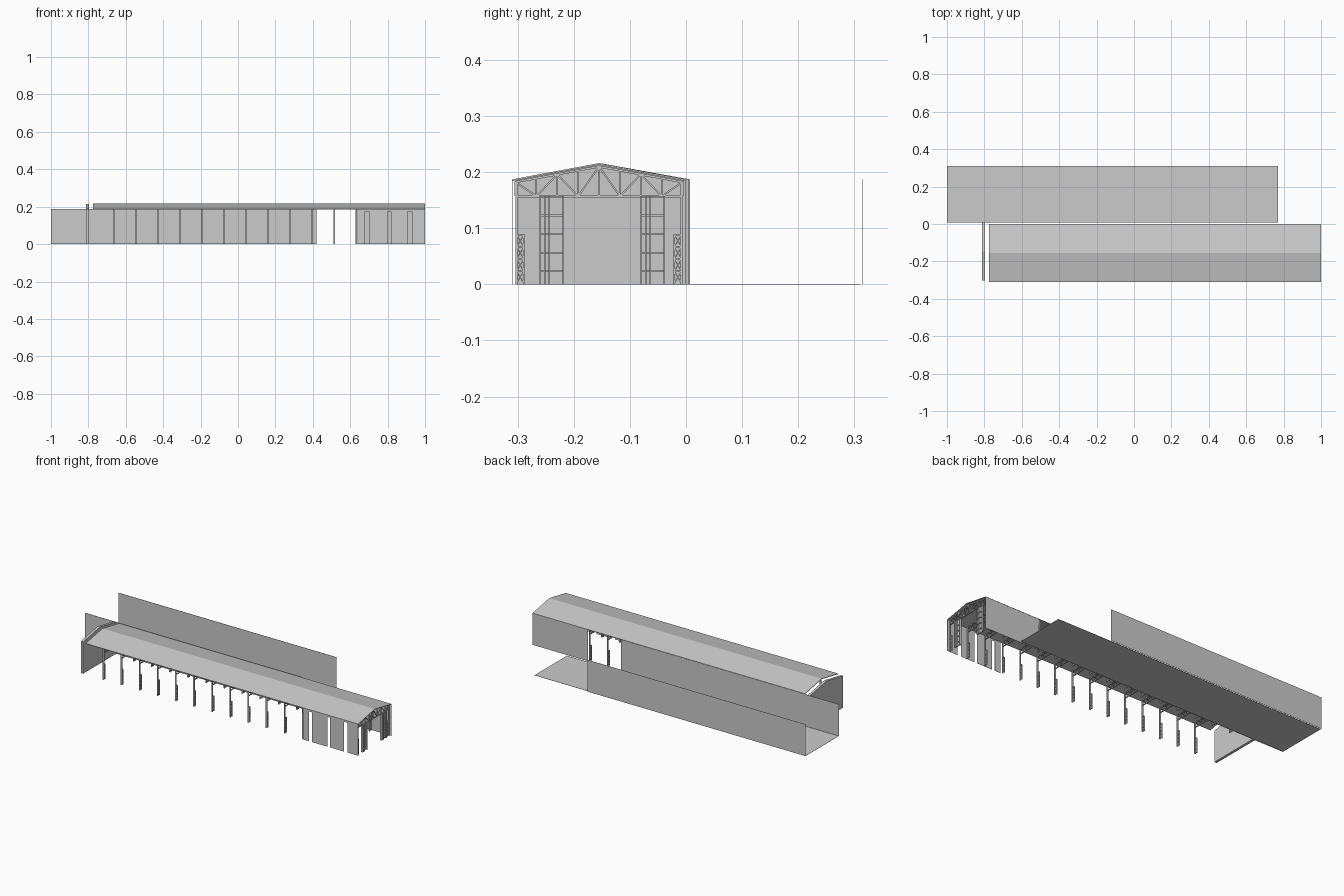
import bpy, bmesh
from mathutils import Vector, Matrix

if "Cube" in bpy.data.objects:
    bpy.data.objects.remove(bpy.data.objects["Cube"])

grey = bpy.data.materials.new("plain_grey")
grey.diffuse_color = (0.6, 0.6, 0.6, 1)
grey.use_nodes = True
grey.node_tree.nodes["Principled BSDF"].inputs["Base Color"].default_value = grey.diffuse_color


def finish(name, bm):
    me = bpy.data.meshes.new(name)
    bm.to_mesh(me)
    bm.free()
    me.materials.append(grey)
    ob = bpy.data.objects.new(name, me)
    bpy.context.collection.objects.link(ob)
    return ob


def box(bm, x0, x1, y0, y1, z0, z1):
    m = Matrix.Translation(((x0 + x1) / 2, (y0 + y1) / 2, (z0 + z1) / 2))
    m = m @ Matrix.Diagonal((x1 - x0, y1 - y0, z1 - z0, 1))
    bmesh.ops.create_cube(bm, size=1, matrix=m)


def bar(bm, x, a, b, w, depth):
    """Straight member in the y-z plane at x, from a to b."""
    a, b = Vector((x, *a)), Vector((x, *b))
    d = b - a
    m = Matrix.Translation((a + b) / 2) @ d.to_track_quat('Z', 'X').to_matrix().to_4x4()
    # the member's x axis may be rotated, so build an explicit basis
    z = d.normalized()
    xa = Vector((1, 0, 0))
    ya = z.cross(xa)
    m = Matrix((xa, ya, z)).transposed().to_4x4()
    m.translation = (a + b) / 2
    bmesh.ops.create_cube(bm, size=1, matrix=m @ Matrix.Diagonal((depth, w, d.length, 1)))


def prism(name, pts, x0, x1):
    """Extrude a y-z outline along x."""
    bm = bmesh.new()
    f = bm.faces.new([bm.verts.new((x0, y, z)) for y, z in pts])
    r = bmesh.ops.extrude_face_region(bm, geom=[f])
    bmesh.ops.translate(bm, vec=(x1 - x0, 0, 0),
                        verts=[v for v in r['geom'] if isinstance(v, bmesh.types.BMVert)])
    bmesh.ops.recalc_face_normals(bm, faces=bm.faces)
    return finish(name, bm)


def sheet(name, x0, x1, y, z1=0.187, t=0.001):
    bm = bmesh.new()
    box(bm, x0, x1, y - t / 2, y + t / 2, 0, z1)
    return finish(name, bm)


MID, EAVE, RIDGE = -0.155, 0.187, 0.216


def top_z(y):
    return RIDGE - (RIDGE - EAVE) * abs(y - MID) / 0.155


# roof sheet with two slopes
prism("roof", [(-0.31, EAVE), (MID, RIDGE), (0, EAVE),
               (0, EAVE - 0.003), (MID, RIDGE - 0.003), (-0.31, EAVE - 0.003)], -0.775, 1.0)

# detached gable end wall
prism("gable_wall", [(-0.303, 0), (0.007, 0), (0.007, 0.187), (-0.148, 0.215), (-0.303, 0.187)],
      -0.812, -0.797)

# floor slab laid beside the hall
bm = bmesh.new()
box(bm, -1.0, 0.77, 0.008, 0.31, 0, 0.001)
finish("floor", bm)

# thin long walls
sheet("inner_long_wall_left", -1.0, -0.03, 0.005)
sheet("inner_long_wall_right", -0.03, 0.42, 0.005)
sheet("outer_long_wall_left", -1.0, 0.31, 0.315)
sheet("outer_long_wall_right", 0.31, 0.42, 0.315)
sheet("back_end_wall", 0.64, 1.0, -0.001)

# front end wall with three tall slots
bm = bmesh.new()
edge = 0.64
for s0, s1 in ((0.68, 0.70), (0.80, 0.817), (0.907, 0.93)):
    box(bm, edge, s0, -0.31, -0.309, 0, 0.185)
    box(bm, s0, s1, -0.31, -0.309, 0.175, 0.185)
    edge = s1
box(bm, edge, 1.0, -0.31, -0.309, 0, 0.185)
finish("front_end_wall", bm)

# frames: roof truss and two stepped lattice columns at each bay
trusses, columns = bmesh.new(), bmesh.new()
LOW = 0.157
for k in range(15):
    x = -0.665 + 0.118 * k
    # chords and web members
    bar(trusses, x, (-0.304, LOW), (-0.006, LOW), 0.004, 0.006)
    for s in (-1, 1):
        bar(trusses, x, (MID + s * 0.15, EAVE - 0.005), (MID, RIDGE - 0.006), 0.004, 0.006)
        for i in range(4):
            ya, yb = MID + s * 0.0372 * i, MID + s * 0.0372 * (i + 1)
            za, zb = top_z(ya) - 0.006, top_z(yb) - 0.006
            bar(trusses, x, (yb, LOW), (yb, zb), 0.003, 0.005)
            if i % 2 == 0:
                bar(trusses, x, (ya, za), (yb, LOW), 0.003, 0.005)
            else:
                bar(trusses, x, (ya, LOW), (yb, zb), 0.003, 0.005)
        # column: full outer leg, short inner leg, rungs and crossing braces
        yo, yi = MID + s * 0.147, MID + s * 0.134
        bar(columns, x, (yo, 0), (yo, 0.183), 0.004, 0.008)
        bar(columns, x, (yi, 0), (yi, 0.09), 0.003, 0.008)
        for j in range(4):
            z0, z1 = 0.0215 * j + 0.002, 0.0215 * (j + 1) + 0.002
            bar(columns, x, (yo, z1), (yi, z1), 0.003, 0.007)
            bar(columns, x, (yo, z0), (yi, z1), 0.002, 0.005)
            bar(columns, x, (yi, z0), (yo, z1), 0.002, 0.005)
    bar(trusses, x, (MID, LOW), (MID, RIDGE - 0.006), 0.004, 0.005)
finish("roof_trusses", trusses)
finish("lattice_columns", columns)

# folded door leaves at the open end, with ribs and rails
bm = bmesh.new()
for y0 in (-0.261, -0.081):
    box(bm, 0.985, 0.988, y0, y0 + 0.044, 0, 0.157)
    for dy in (0.0, 0.008, 0.016, 0.041):
        box(bm, 0.983, 0.996, y0 + dy, y0 + dy + 0.003, 0, 0.157)
    for z in (0.022, 0.055, 0.088, 0.121, 0.154):
        box(bm, 0.984, 0.993, y0, y0 + 0.044, z, z + 0.003)
finish("end_door_leaves", bm)
